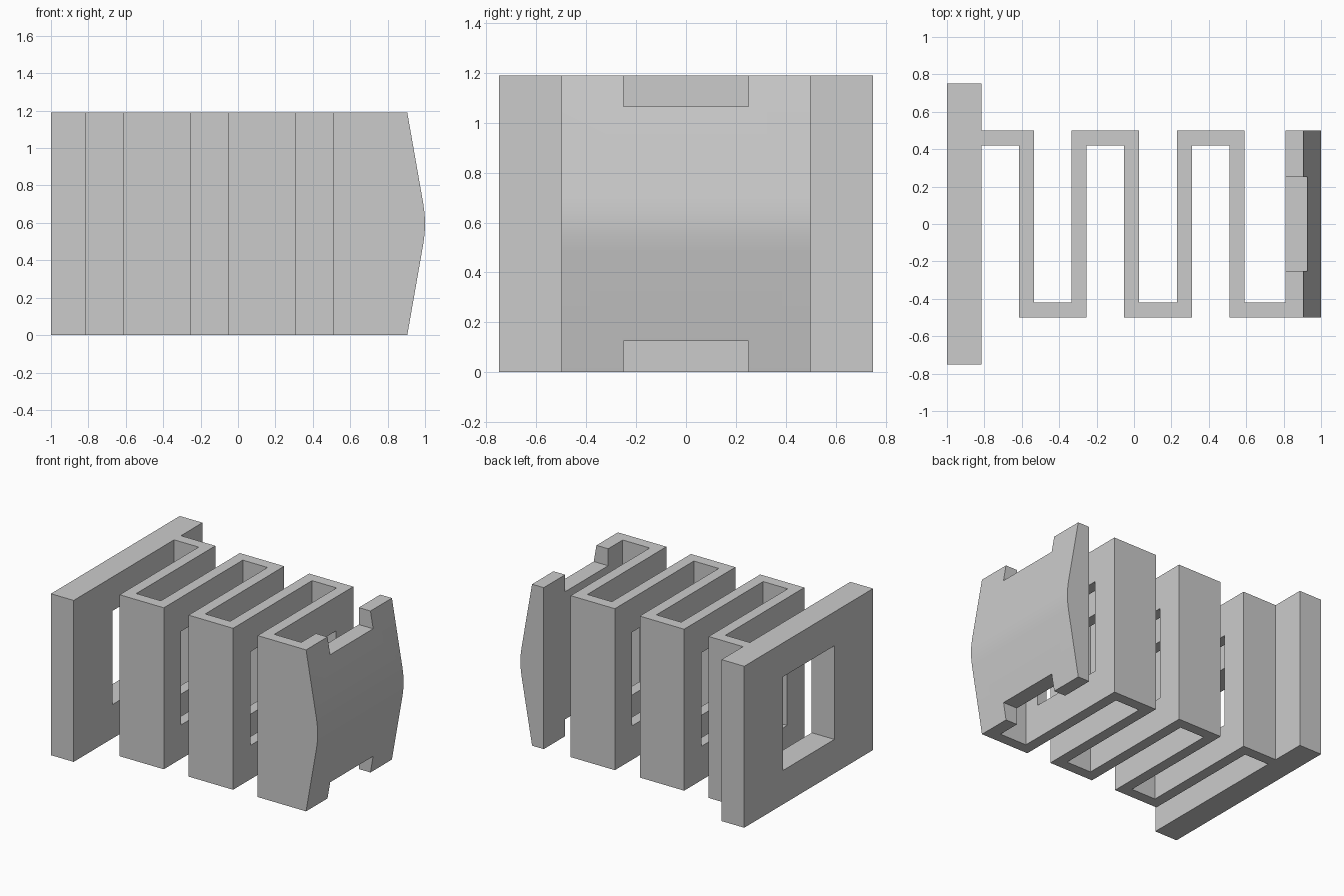
import bpy
import bmesh
import math
from mathutils import Vector

cube = bpy.data.objects.get("Cube")
if cube:
    bpy.data.objects.remove(cube, do_unlink=True)

HEIGHT = 1.19
WALL = 0.08

grey = bpy.data.materials.new("plain grey")
grey.use_nodes = True
grey.diffuse_color = (0.6, 0.6, 0.6, 1)
grey.node_tree.nodes["Principled BSDF"].inputs["Base Color"].default_value = grey.diffuse_color


def prism(name, outline, extrude):
    """Closed outline of 3D points swept along a vector."""
    bm = bmesh.new()
    face = bm.faces.new([bm.verts.new(p) for p in outline])
    swept = bmesh.ops.extrude_face_region(bm, geom=[face])["geom"]
    moved = [g for g in swept if isinstance(g, bmesh.types.BMVert)]
    bmesh.ops.translate(bm, verts=moved, vec=extrude)
    bmesh.ops.recalc_face_normals(bm, faces=bm.faces)
    mesh = bpy.data.meshes.new(name)
    bm.to_mesh(mesh)
    bm.free()
    mesh.materials.append(grey)
    obj = bpy.data.objects.new(name, mesh)
    bpy.context.collection.objects.link(obj)
    return obj


def box(name, x0, x1, half_y, z0, z1):
    base = [(x0, -half_y, z0), (x1, -half_y, z0), (x1, half_y, z0), (x0, half_y, z0)]
    return prism(name, base, (0, 0, z1 - z0))


def cut(target, x0, x1, half_y, z0, z1):
    cutter = box("cutter", x0, x1, half_y, z0, z1)
    cutter.hide_render = True
    mod = target.modifiers.new("opening", 'BOOLEAN')
    mod.operation = 'DIFFERENCE'
    mod.solver = 'EXACT'
    mod.object = cutter
    bpy.context.view_layer.objects.active = target
    bpy.ops.object.modifier_apply(modifier=mod.name)
    bpy.data.objects.remove(cutter, do_unlink=True)


def offset_path(path, distance):
    """Mitred parallel of an open path."""
    result = []
    for i, p in enumerate(path):
        dirs = []
        if i > 0:
            dirs.append((p - path[i - 1]).normalized())
        if i < len(path) - 1:
            dirs.append((path[i + 1] - p).normalized())
        shift = Vector((0, 0))
        normals = [Vector((-d.y, d.x)) for d in dirs]
        for n in normals:
            shift += n
        shift /= 1 + (normals[0].dot(normals[1]) if len(normals) == 2 else 0)
        result.append(p + shift * distance)
    return result


# Wide mounting plate
plate = box("mounting_plate", -1, -0.815, 0.75, 0, HEIGHT)

# Folded spring: one ribbon that turns back at each leg
reach = 0.46
side = 1
path = [Vector((-0.815, reach))]
for x in (-0.575, -0.295, -0.013, 0.27, 0.55):
    path += [Vector((x, side * reach)), Vector((x, -side * reach))]
    side = -side
path.append(Vector((0.812, -reach)))
ribbon = offset_path(path, WALL / 2) + offset_path(path, -WALL / 2)[::-1]
spring = prism("folded_spring", [(p.x, p.y, 0) for p in ribbon], (0, 0, HEIGHT))

# Window through the plate and every leg
for part in (plate, spring):
    cut(part, -1.2, 0.7, 0.3, 0.25, 0.94)

# Bumper head with a rounded ridge
lower = [(0.81, 0), (0.905, 0), (0.991, 0.49), (0.998, 0.545)]
profile = lower + [(1, HEIGHT / 2)] + [(x, HEIGHT - z) for x, z in reversed(lower)]
head = prism("bumper_head", [(x, -0.5, z) for x, z in profile], (0, 1, 0))

# Notches in the top and bottom of the head
cut(head, 0.7, 1.2, 0.25, 1.065, 1.4)
cut(head, 0.7, 1.2, 0.25, -0.2, 0.125)

bpy.ops.object.select_all(action='DESELECT')
head.select_set(True)
bpy.context.view_layer.objects.active = head
bpy.ops.object.shade_smooth_by_angle(angle=math.radians(30))
